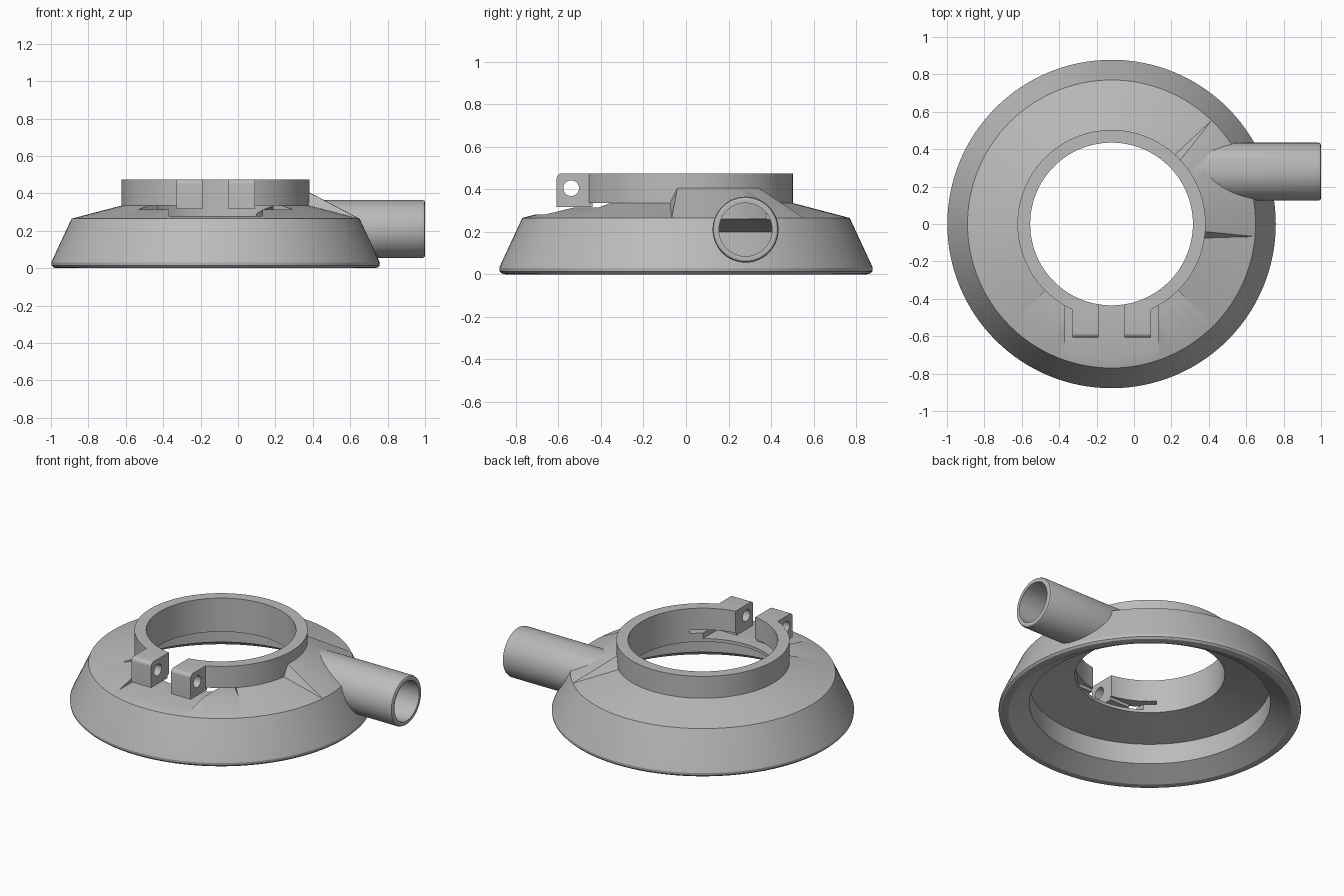
import bpy, bmesh
from math import sin, cos, pi, radians
from mathutils import Vector

CX = -0.12      # axis of the round body
SEG = 128

cube = bpy.data.objects.get("Cube")
if cube:
    bpy.data.objects.remove(cube, do_unlink=True)

grey = bpy.data.materials.new("plain grey")
grey.use_nodes = True
colour = (0.5, 0.5, 0.5, 1)
grey.diffuse_color = colour
for node in grey.node_tree.nodes:
    if node.type == 'BSDF_PRINCIPLED':
        node.inputs["Base Color"].default_value = colour


def loft(name, loops):
    """Closed solid through a list of equal loops, capped at both ends."""
    bm = bmesh.new()
    rows = [[bm.verts.new(p) for p in loop] for loop in loops]
    n = len(rows[0])
    for a, b in zip(rows, rows[1:]):
        for i in range(n):
            j = (i + 1) % n
            bm.faces.new((a[i], a[j], b[j], b[i]))
    bm.faces.new(rows[0])
    bm.faces.new(rows[-1])
    bmesh.ops.recalc_face_normals(bm, faces=bm.faces[:])
    mesh = bpy.data.meshes.new(name)
    bm.to_mesh(mesh)
    bm.free()
    mesh.materials.append(grey)
    obj = bpy.data.objects.new(name, mesh)
    bpy.context.collection.objects.link(obj)
    return obj


def polar(r, degrees, z):
    a = radians(degrees)
    return Vector((CX + r * cos(a), r * sin(a), z))


def revolve(name, profile):
    return loft(name, [[polar(r, 360 * i / SEG, z) for i in range(SEG)]
                       for r, z in profile])


def rod(name, sections, y, z, n=64):
    """Round bar along x; sections are (x, radius)."""
    return loft(name, [[(x, y + r * cos(2 * pi * i / n), z + r * sin(2 * pi * i / n))
                        for i in range(n)] for x, r in sections])


def box(name, x0, x1, y0, y1, z0, z1):
    return loft(name, [[(x, y0, z0), (x, y1, z0), (x, y1, z1), (x, y0, z1)]
                       for x in (x0, x1)])


def combine(target, other, operation):
    mod = target.modifiers.new(operation.lower(), 'BOOLEAN')
    mod.operation = operation
    mod.solver = 'EXACT'
    mod.object = other
    bpy.ops.object.select_all(action='DESELECT')
    bpy.context.view_layer.objects.active = target
    target.select_set(True)
    bpy.ops.object.modifier_apply(modifier=mod.name)
    bpy.data.objects.remove(other, do_unlink=True)


# Round body with rounded lower rim, sloped skirt, shallow top and collar
body = revolve("shroud_body", [
    (0.85, 0), (0.866, 0.004), (0.876, 0.014), (0.878, 0.03), (0.872, 0.045),
    (0.77, 0.265), (0.503, 0.335), (0.503, 0.475)])

# Raised wedge between the collar and the skirt edge, over the outlet
steps = 32
wedge = []
for i in range(steps + 1):
    t = i / steps
    wedge.append([polar(0.48, -11.5 + 62 * t, 0.30),
                  polar(0.48, -4.6 + 47.2 * t, 0.417),
                  polar(0.768, -5 + 51 * t, 0.266)])
combine(body, loft("outlet_wedge", wedge), 'UNION')

# Outlet pipe
combine(body, rod("outlet_pipe", [(0.2, 0.155), (0.985, 0.155), (0.996, 0.151),
                                  (1.0, 0.143)], 0.28, 0.21), 'UNION')

# Hollow inside, stepped below and open through the collar
combine(body, revolve("cavity", [(0.906, -0.05), (0.70, 0.07), (0.70, 0.20),
                                 (0.435, 0.26), (0.435, 0.6)]), 'DIFFERENCE')
combine(body, rod("pipe_bore", [(0.1, 0.125), (1.1, 0.125)], 0.28, 0.21), 'DIFFERENCE')

# Slit under the front of the collar
slit = [[polar(r, -135 + 90 * i / steps, z) for r, z in
         ((0.40, 0.315), (0.60, 0.315), (0.60, 0.336), (0.40, 0.336))]
        for i in range(steps + 1)]
combine(body, loft("collar_slit", slit), 'DIFFERENCE')

# Flat recess under the clamp, and the gap through the collar
combine(body, box("clamp_recess", -0.37, 0.13, -0.75, -0.3, 0.28, 0.335), 'DIFFERENCE')
combine(body, box("clamp_gap", CX - 0.07, CX + 0.07, -0.7, -0.3, 0.30, 0.6), 'DIFFERENCE')

# Pair of clamp ears with a screw hole
for side, name in ((-1, "right_clamp_ear"), (1, "left_clamp_ear")):
    outline = [(-0.44, 0.316), (-0.608, 0.316)]
    for k in range(7):
        a = pi - k * pi / 12
        outline.append((-0.583 + 0.025 * cos(a), 0.45 + 0.025 * sin(a)))
    outline.append((-0.44, 0.475))
    ear = loft(name, [[(CX + side * d, y, z) for y, z in outline] for d in (0.07, 0.21)])
    hole = rod("screw_hole", [(CX - 0.4, 0.037), (CX + 0.4, 0.037)], -0.54, 0.405, 32)
    combine(ear, hole, 'DIFFERENCE')
    combine(body, ear, 'UNION')

bpy.ops.object.select_all(action='DESELECT')
bpy.context.view_layer.objects.active = body
body.select_set(True)
bpy.ops.object.shade_smooth_by_angle(angle=radians(25))
